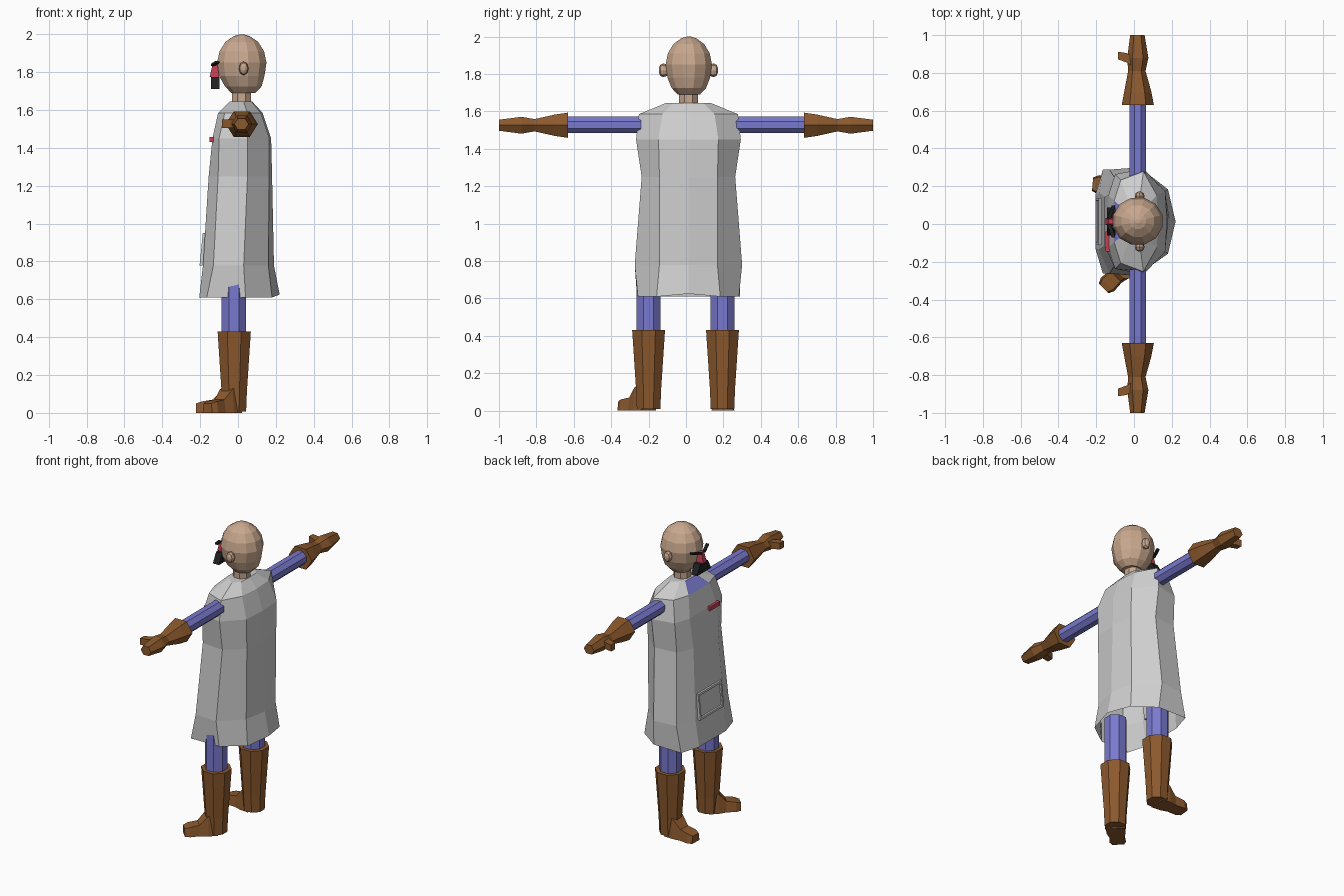
import bpy, bmesh, math
from mathutils import Vector

if "Cube" in bpy.data.objects:
    bpy.data.objects.remove(bpy.data.objects["Cube"])


def material(name, rgb):
    m = bpy.data.materials.new(name)
    m.diffuse_color = (*rgb, 1)
    m.use_nodes = True
    m.node_tree.nodes["Principled BSDF"].inputs["Base Color"].default_value = m.diffuse_color
    return m


SKIN = material("skin", (0.58, 0.39, 0.27))
WHITE = material("coat_grey", (0.62, 0.62, 0.62))
BLUE = material("cloth_blue", (0.19, 0.19, 0.62))
BROWN = material("leather_brown", (0.26, 0.10, 0.026))
RED = material("red", (0.55, 0.05, 0.09))
BLACK = material("black", (0.015, 0.015, 0.015))


def loft(name, rings, mats, cap_start=True, cap_end=True, rule=None):
    """Skin a list of equal-length point rings, flat shaded."""
    bm = bmesh.new()
    vr = [[bm.verts.new(p) for p in r] for r in rings]
    n = len(vr[0])
    for a, b in zip(vr, vr[1:]):
        for i in range(n):
            j = (i + 1) % n
            bm.faces.new((a[i], a[j], b[j], b[i]))
    if cap_start:
        bm.faces.new(vr[0][::-1])
    if cap_end:
        bm.faces.new(vr[-1])
    bmesh.ops.recalc_face_normals(bm, faces=bm.faces)
    if rule:
        for f in bm.faces:
            f.material_index = rule(f.calc_center_median())
    me = bpy.data.meshes.new(name)
    bm.to_mesh(me)
    bm.free()
    for m in mats:
        me.materials.append(m)
    ob = bpy.data.objects.new(name, me)
    bpy.context.collection.objects.link(ob)
    return ob


def ring_z(cx, cy, z, rx, ry, n, turn=0.5):
    return [(cx + rx * math.cos((i + turn) * math.tau / n),
             cy + ry * math.sin((i + turn) * math.tau / n), z) for i in range(n)]


def ring_y(cx, y, cz, rx, rz, n, turn=0.0):
    return [(cx + rx * math.cos((i + turn) * math.tau / n), y,
             cz + rz * math.sin((i + turn) * math.tau / n)) for i in range(n)]


def slab(name, quad, depth, mat):
    """Extrude a quad along +x."""
    back = [(x + depth, y, z) for x, y, z in quad]
    return loft(name, [quad, back], [mat])


CY = 0.013  # middle of the body

# Head, neck and ears
head = [(1.69, .065), (1.725, .1), (1.78, .124), (1.85, .135),
        (1.91, .122), (1.96, .09), (1.99, .045), (2.0, .012)]
loft("head", [ring_z(.02 + (.008 if z < 1.75 else 0), CY + .002, z, r, r * .95, 12)
              for z, r in head], [SKIN])
loft("neck", [ring_z(.018, CY, z, .055, .055, 8) for z in (1.56, 1.74)], [SKIN])
for s, side in ((-1, "right"), (1, "left")):
    loft(side + "_ear", [ring_y(.03, CY + s * d, 1.82, r * .7, r, 8)
                         for d, r in ((.11, .028), (.135, .037), (.15, .03), (.158, .012))], [SKIN])

# Coat: front pair, front corners, sides, back pair, back centre; open at the hem
coat = [  # z, front x/y, corner x/y, side x/y, back x/y, back centre x
    (.61, -.205, .14, -.165, .275, .04, .27, .18, .17, .22),
    (.78, -.185, .15, -.13, .275, .03, .287, .16, .155, .19),
    (1.25, -.155, .13, -.105, .235, .05, .25, .165, .155, .18),
    (1.45, -.135, .14, -.10, .25, .05, .28, .165, .16, .175),
    (1.585, -.105, .11, -.07, .22, .05, .265, .12, .14, .13),
    (1.645, -.045, .06, -.02, .08, .03, .12, .07, .08, .075)]
rings = []
for z, *c, e in coat:
    half = list(zip(c[0::2], c[1::2]))
    ring = [(x, CY - y, z) for x, y in half]
    ring.append((e, CY, z + (.015 if z < .7 else 0)))
    ring += [(x, CY + y, z) for x, y in reversed(half)]
    rings.append(ring)
# The front of the collar shows the shirt
loft("coat", rings, [WHITE, BLUE], cap_start=False,
     rule=lambda p: int(p.z > 1.6 and p.x < -.06 and abs(p.y - CY) < .05))

# Coat pocket with raised rim and sunken panel
def pocket_ring(dx, inset):
    lo, hi, w = .78 + inset, .95 - inset, .125 - inset
    return [(dx + .1 * (z - .78), CY + y, z)
            for y, z in ((-w, lo), (w, lo), (w, hi), (-w, hi))]


loft("pocket", [pocket_ring(-.175, 0), pocket_ring(-.203, 0), pocket_ring(-.203, .014),
                pocket_ring(-.196, .017)], [WHITE])

# Chest badge
slab("chest_badge", [(-.15, -.145, 1.43), (-.15, -.04, 1.43),
                     (-.15, -.04, 1.457), (-.15, -.145, 1.457)], .035, RED)

# Nose, moustache and eyebrows
loft("nose", [[(-.15, CY - .018, 1.775), (-.15, CY + .018, 1.775),
               (-.135, CY + .012, 1.838), (-.135, CY - .012, 1.838)],
              [(-.1, CY - .022, 1.77), (-.1, CY + .022, 1.77),
               (-.1, CY + .014, 1.84), (-.1, CY - .014, 1.84)]], [RED])
slab("moustache", [(-.143, CY - .075, 1.71), (-.143, CY + .075, 1.71),
                   (-.143, CY + .04, 1.775), (-.143, CY - .04, 1.775)], .045, BLACK)
for s, side in ((-1, "right"), (1, "left")):
    slab(side + "_eyebrow", [(-.142, CY + s * .015, 1.833), (-.118, CY + s * .085, 1.848),
                             (-.118, CY + s * .085, 1.86), (-.142, CY + s * .015, 1.845)],
         .02, BLACK)

# Arms and gloves
AZ = 1.528
for s, side in ((-1, "right"), (1, "left")):
    loft(side + "_arm", [ring_y(.02, s * y, AZ, .048, .048, 8, .5) for y in (.24, .65)], [BLUE])
    glove = [(.63, .02, .085, .078), (.70, .02, .072, .066), (.81, .015, .046, .038),
             (.88, .02, .056, .052), (1.0, .018, .038, .034)]
    loft(side + "_glove", [ring_y(cx, s * y, AZ - .002, rx, rz, 6)
                           for y, cx, rx, rz in glove], [BROWN])
    thumb = [(.01, .825, .875), (-.04, .855, .905), (-.085, .872, .912)]
    loft(side + "_thumb", [[(x, s * a, AZ - .022), (x, s * b, AZ - .022),
                            (x, s * b, AZ + .022), (x, s * a, AZ + .022)]
                           for x, a, b in thumb], [BROWN])

# Legs and boots, one foot turned outward
for side, cy, toe in (("right", -.2, (-1, -1)), ("left", .195, (-1, .08))):
    loft(side + "_leg", [ring_z(-.022, cy, z, .07, .07, 8) for z in (.38, .76)], [BLUE])
    loft(side + "_boot", [ring_z(-.02, cy, z, r, r, 8)
                          for z, r in ((.008, .068), (.12, .073), (.43, .095))], [BROWN])
    d = Vector((*toe, 0)).normalized()
    w = Vector((-d.y, d.x, 0))
    base = Vector((-.02, cy, 0))
    sections = [(.0, .058, .15), (.06, .058, .125), (.11, .046, .07), (.17, .05, .06), (.2, .036, .05)]
    loft(side + "_toe", [[base + d * t + w * a + Vector((0, 0, z))
                          for a, z in ((-hw, 0), (hw, 0), (hw * .8, h), (-hw * .8, h))]
                         for t, hw, h in sections], [BROWN])
